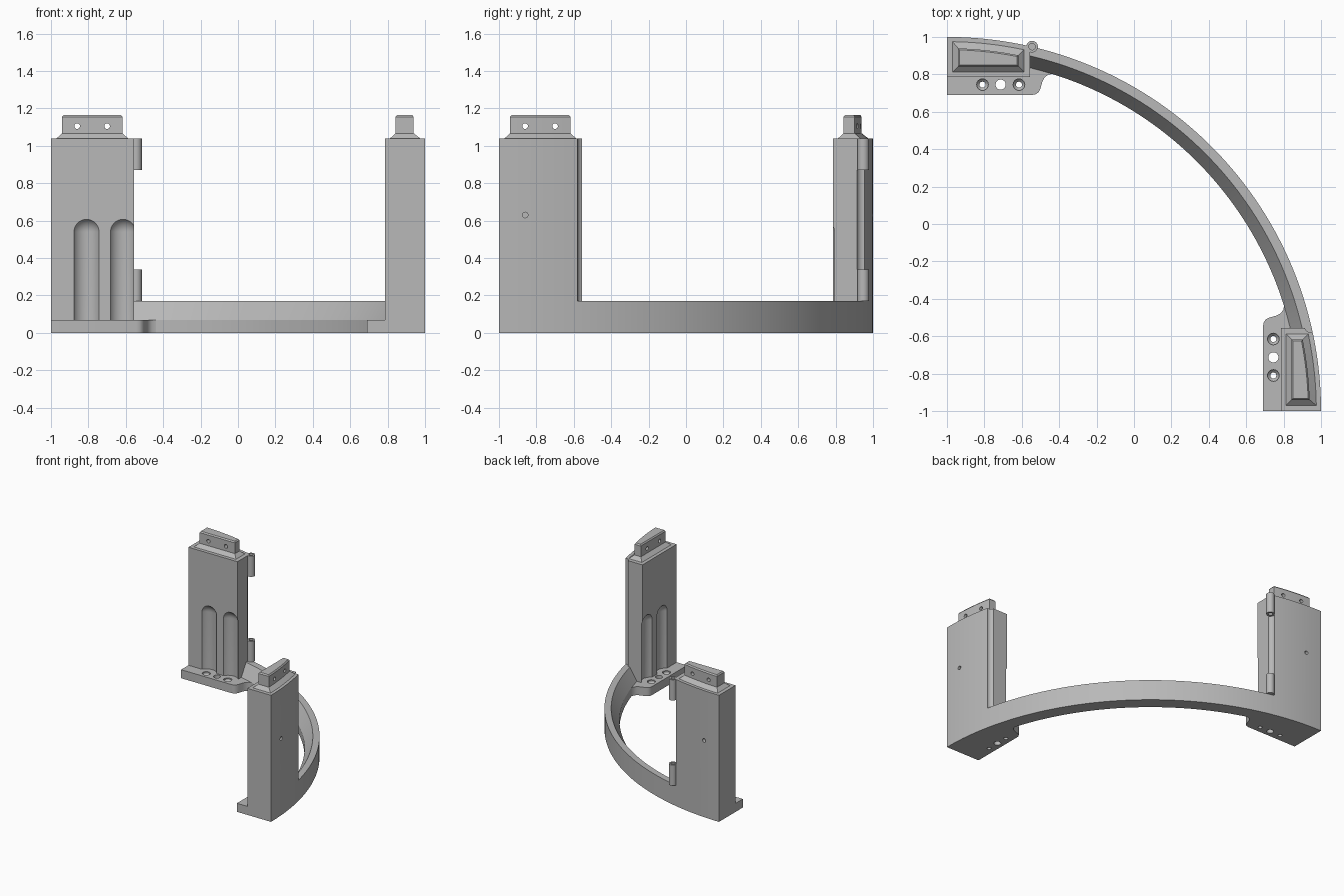
import bpy, bmesh
from math import sin, cos, pi, sqrt, radians

if "Cube" in bpy.data.objects:
    bpy.data.objects.remove(bpy.data.objects["Cube"], do_unlink=True)

grey = bpy.data.materials.new("plain grey")
grey.use_nodes = True
COLOUR = (0.48, 0.48, 0.48, 1)
grey.diffuse_color = COLOUR
grey.node_tree.nodes["Principled BSDF"].inputs["Base Color"].default_value = COLOUR

POST_TOP, FOOT_TOP, RAIL_TOP = 1.04, 0.07, 0.17
POST_X, POST_Y = -0.555, 0.785


def arc_y(x, r=2.0):
    return sqrt(r * r - (x + 1) ** 2) - 1


def finish(name, bm):
    bmesh.ops.recalc_face_normals(bm, faces=bm.faces)
    me = bpy.data.meshes.new(name)
    bm.to_mesh(me)
    bm.free()
    me.materials.append(grey)
    ob = bpy.data.objects.new(name, me)
    bpy.context.collection.objects.link(ob)
    return ob


def loft(name, sections, swap=False):
    """Closed solid through rings of 3D points; swap mirrors it over the diagonal."""
    bm = bmesh.new()
    rings = [[bm.verts.new((y, x, z) if swap else (x, y, z)) for x, y, z in s] for s in sections]
    n = len(rings[0])
    for a, b in zip(rings, rings[1:]):
        for i in range(n):
            j = (i + 1) % n
            bm.faces.new((a[i], a[j], b[j], b[i]))
    bm.faces.new(rings[0])
    bm.faces.new(rings[-1])
    return finish(name, bm)


def prism(name, outline, z0, z1, swap):
    return loft(name, [[(x, y, z) for x, y in outline] for z in (z0, z1)], swap)


def lathe(name, cx, cy, profile, swap, n=32):
    """Upright turned solid from (radius, height) pairs."""
    ang = [2 * pi * i / n for i in range(n)]
    return loft(name, [[(cx + r * cos(a), cy + r * sin(a), z) for a in ang] for r, z in profile], swap)


def cross_pin(cx, cz, r, y0, y1, swap, n=24):
    """Horizontal cylinder through the thickness of a post."""
    ang = [2 * pi * i / n for i in range(n)]
    return loft("cutter", [[(cx + r * cos(a), y, cz + r * sin(a)) for a in ang] for y in (y0, y1)], swap)


def cut(ob, cutters):
    bpy.context.view_layer.objects.active = ob
    for c in cutters:
        c.hide_render = True
        mod = ob.modifiers.new("cut", "BOOLEAN")
        mod.operation, mod.solver, mod.object = "DIFFERENCE", "EXACT", c
        bpy.ops.object.modifier_apply(modifier=mod.name)
        bpy.data.objects.remove(c, do_unlink=True)


def curved_outline(x0, x1, y0, r, n=12):
    """Straight front and sides, back following the arc of radius r."""
    xs = [x1 + (x0 - x1) * i / n for i in range(n + 1)]
    return [(x0, y0), (x1, y0)] + [(x, arc_y(x, r)) for x in xs]


parts = []

# Curved rail with sloped inner side
section = [(2, 0), (2, RAIL_TOP), (1.95, RAIL_TOP), (1.888, FOOT_TOP), (1.888, 0)]
steps = 64
angles = [radians(12.86 + (90 - 2 * 12.86) * i / steps) for i in range(steps + 1)]
parts.append(loft("curved_rail", [[(r * cos(a) - 1, r * sin(a) - 1, z) for r, z in section] for a in angles]))

for side, swap in (("back", False), ("front", True)):
    screws = (-0.81, -0.615)
    hole_y, pin = 0.745, (-0.545, 0.948)

    # Post with screwdriver flutes, a pin groove and a small wall hole
    post = prism(side + "_post", curved_outline(-1, POST_X, POST_Y, 2), 0, POST_TOP, swap)
    R, dome = 0.078, 0.54
    cap = [(R * cos(t), dome + R * sin(t)) for t in [radians(88) * i / 10 for i in range(11)]]
    cutters = [lathe("cutter", x, hole_y, [(R, FOOT_TOP)] + cap, swap) for x in screws]
    groove = (RAIL_TOP, POST_TOP + 0.02) if swap else (0.34, 0.87)
    cutters.append(lathe("cutter", *pin, [(0.036, z) for z in groove], swap))
    cutters.append(cross_pin(-0.86, 0.63, 0.015, 0.94, 1.05, swap))
    if not swap:
        cutters.append(lathe("cutter", *pin, [(0.017, 0.18), (0.017, 1.06)], swap))
    cut(post, cutters)
    parts.append(post)

    # Mounting foot with a flowing end, two countersunk holes and one plain hole
    flow = [(-0.545, 0.69), (-0.525, 0.694), (-0.51, 0.705), (-0.5, 0.725), (-0.49, 0.76),
            (-0.478, 0.783), (-0.46, 0.798), (-0.435, 0.803), (-0.49, 0.825)]
    outline = [(-1, 0.69)] + flow + [(POST_X, 0.84), (POST_X, POST_Y), (-1, POST_Y)]
    foot = prism(side + "_foot", outline, 0, FOOT_TOP, swap)
    sink = [(0.016, -0.01), (0.016, 0.045), (0.031, 0.06), (0.031, 0.08)]
    cutters = [lathe("cutter", x, hole_y, sink, swap) for x in screws]
    cutters.append(lathe("cutter", -0.713, hole_y, [(0.027, -0.01), (0.027, 0.08)], swap))
    cut(foot, cutters)
    parts.append(foot)

    # Flared tenon on top, drilled across
    layers = [(0, 0, POST_TOP), (0.03, 0.035, 1.067), (0.03, 0.035, 1.155), (0.038, 0.043, 1.165)]
    tenon = loft(side + "_tenon", [
        [(x, y, z) for x, y in curved_outline(-0.97 + d, -0.588 - d, 0.813 + d, 1.975 - e)]
        for d, e, z in layers], swap)
    cut(tenon, [cross_pin(x, 1.105, 0.015, 0.8, 1, swap) for x in (-0.86, -0.7)])
    parts.append(tenon)

# Hinge barrels on the back post
for name, z0, z1 in (("lower", RAIL_TOP, 0.34), ("upper", 0.87, POST_TOP)):
    barrel = lathe(name + "_hinge_barrel", *pin, [(0.031, z0), (0.031, z1)], False)
    cut(barrel, [lathe("cutter", *pin, [(0.017, z0 + 0.01), (0.017, z1 + 0.01)], False)]
        if name == "upper" else [lathe("cutter", *pin, [(0.017, z0 + 0.02), (0.017, z1 + 0.02)], False)])
    if name == "upper":
        cut(barrel, [lathe("cutter", *pin, [(0.017, z0 - 0.01), (0.017, z0 + 0.03)], False)])
    parts.append(barrel)

# Smooth curves, crisp edges
bpy.ops.object.select_all(action="DESELECT")
for ob in parts:
    ob.select_set(True)
bpy.context.view_layer.objects.active = parts[0]
bpy.ops.object.shade_smooth_by_angle(angle=radians(30))
